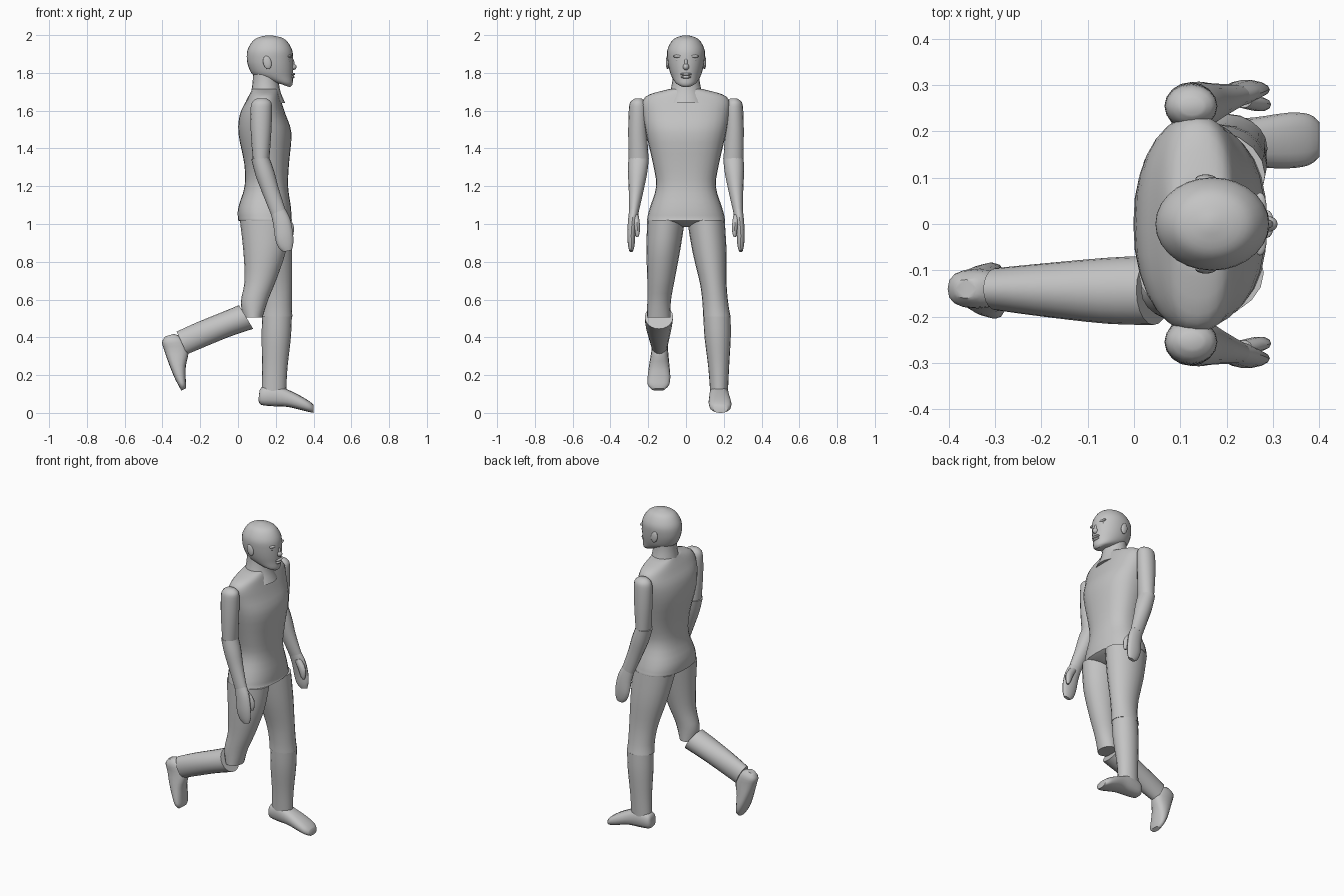
import bpy, bmesh, math
from mathutils import Vector

grey = bpy.data.materials.new("plain grey")
grey.diffuse_color = (0.55, 0.55, 0.55, 1)


def finish(ob, angle=45):
    ob.data.materials.append(grey)
    bpy.ops.object.select_all(action='DESELECT')
    ob.select_set(True)
    bpy.context.view_layer.objects.active = ob
    bpy.ops.object.shade_smooth_by_angle(angle=math.radians(angle))
    return ob


def loft(name, secs, n=20, power=1.0, steps=3, side=1):
    """Skin oval sections (x0, z0, x1, z1, y0, y1), eased between sections.
    The section spans the line (x0,z0)-(x1,z1) in profile and y0..y1 across."""
    def at(i, t):
        m = len(secs) - 1
        a, b, c, d = (secs[max(0, min(m, i + k))] for k in (-1, 0, 1, 2))
        return [0.5 * (2*q + (r-p)*t + (2*p-5*q+4*r-s)*t*t + (3*q-p-3*r+s)*t**3)
                for p, q, r, s in zip(a, b, c, d)]
    rows = [at(i, k / steps) for i in range(len(secs) - 1) for k in range(steps)]
    rows.append(list(secs[-1]))
    bm = bmesh.new()
    rings = []
    for x0, z0, x1, z1, y0, y1 in rows:
        ring = []
        for k in range(n):
            a = 2 * math.pi * k / n
            c, s = [math.copysign(abs(v) ** power, v) for v in (math.cos(a), math.sin(a))]
            u = (c + 1) / 2
            ring.append(bm.verts.new((x0 + (x1-x0)*u,
                                      side * ((y0+y1)/2 + (y1-y0)/2*s),
                                      z0 + (z1-z0)*u)))
        rings.append(ring)
    for r, q in zip(rings, rings[1:]):
        for k in range(n):
            bm.faces.new((r[k], r[(k+1) % n], q[(k+1) % n], q[k]))
    bm.faces.new(rings[0][::-1])
    bm.faces.new(rings[-1])
    bmesh.ops.recalc_face_normals(bm, faces=bm.faces)
    me = bpy.data.meshes.new(name)
    bm.to_mesh(me)
    bm.free()
    ob = bpy.data.objects.new(name, me)
    bpy.context.collection.objects.link(ob)
    return finish(ob)


def flat(*rows):
    """Level sections from (z, x0, x1, y0, y1)."""
    return [(x0, z, x1, z, y0, y1) for z, x0, x1, y0, y1 in rows]


def centred(*rows):
    return flat(*[(z, x0, x1, -w, w) for z, x0, x1, w in rows])


def ball(name, loc, size, tilt=0):
    bpy.ops.mesh.primitive_uv_sphere_add(segments=16, ring_count=10, radius=1,
                                         location=loc, rotation=(0, tilt, 0))
    ob = bpy.context.object
    ob.name = name
    ob.scale = size
    return finish(ob, 60)


# Torso, closing into the crotch
loft("torso", centred(
    (0.985, 0.09, 0.20, 0.03), (1.015, 0.01, 0.28, 0.19), (1.03, 0.0, 0.283, 0.205),
    (1.09, 0.002, 0.28, 0.19), (1.2, 0.035, 0.265, 0.158), (1.32, 0.033, 0.27, 0.175),
    (1.48, 0.002, 0.283, 0.212), (1.58, 0.01, 0.252, 0.23), (1.645, 0.04, 0.23, 0.232),
    (1.685, 0.06, 0.218, 0.195), (1.715, 0.075, 0.21, 0.085)), n=28, power=0.85)

# Neck and head
loft("neck", centred((1.64, 0.06, 0.25, 0.11), (1.70, 0.07, 0.225, 0.085),
                     (1.76, 0.078, 0.215, 0.072), (1.82, 0.08, 0.21, 0.07)))
loft("head", [
    (0.215, 1.745, 0.275, 1.724, -0.03, 0.03), (0.17, 1.755, 0.289, 1.74, -0.055, 0.055),
    (0.085, 1.785, 0.290, 1.78, -0.077, 0.077), (0.058, 1.825, 0.292, 1.82, -0.09, 0.09),
    (0.047, 1.87, 0.292, 1.87, -0.098, 0.098), (0.05, 1.92, 0.287, 1.92, -0.099, 0.099),
    (0.075, 1.965, 0.262, 1.965, -0.078, 0.078), (0.105, 1.987, 0.23, 1.987, -0.052, 0.052),
    (0.155, 1.999, 0.175, 1.999, -0.01, 0.01)], n=28)

# Facial features
ball("nose", (0.288, 0, 1.832), (0.022, 0.017, 0.018))
ball("nose_bridge", (0.284, 0, 1.855), (0.015, 0.010, 0.035), -0.25)
ball("upper_lip", (0.287, 0, 1.793), (0.015, 0.030, 0.008))
ball("lower_lip", (0.286, 0, 1.778), (0.014, 0.026, 0.008))
for s, tag in ((1, "left"), (-1, "right")):
    ball(tag + "_brow", (0.272, s * 0.038, 1.888), (0.014, 0.03, 0.009))
    ball(tag + "_eye", (0.266, s * 0.038, 1.867), (0.014, 0.018, 0.009))
    ball(tag + "_ear", (0.155, s * 0.097, 1.855), (0.022, 0.010, 0.036), -0.2)

# Arms, alike on both sides
for s, tag in ((1, "left"), (-1, "right")):
    loft(tag + "_upper_arm", flat(
        (1.665, 0.10, 0.15, 0.235, 0.27), (1.645, 0.075, 0.175, 0.215, 0.295),
        (1.6, 0.066, 0.18, 0.205, 0.303), (1.48, 0.068, 0.176, 0.205, 0.306),
        (1.34, 0.078, 0.166, 0.198, 0.303)), n=16, side=s)
    loft(tag + "_forearm", [
        (0.07, 1.345, 0.166, 1.35, 0.197, 0.305), (0.092, 1.26, 0.19, 1.285, 0.205, 0.307),
        (0.13, 1.16, 0.215, 1.19, 0.225, 0.303), (0.175, 1.05, 0.25, 1.08, 0.25, 0.302)],
        n=16, side=s)
    loft(tag + "_hand", [
        (0.175, 1.05, 0.25, 1.08, 0.25, 0.302), (0.188, 0.99, 0.275, 1.03, 0.258, 0.308),
        (0.197, 0.92, 0.29, 0.96, 0.268, 0.311), (0.215, 0.875, 0.293, 0.90, 0.272, 0.307),
        (0.24, 0.852, 0.285, 0.862, 0.28, 0.30)], n=14, side=s)
    loft(tag + "_thumb", [
        (0.215, 1.04, 0.255, 1.05, 0.25, 0.285), (0.245, 0.99, 0.292, 1.0, 0.243, 0.275),
        (0.262, 0.95, 0.295, 0.955, 0.245, 0.27), (0.275, 0.93, 0.288, 0.93, 0.252, 0.264)],
        n=10, side=s)

# Standing left leg
loft("left_thigh", flat(
    (1.02, 0.015, 0.283, 0.006, 0.205), (0.85, 0.055, 0.287, 0.035, 0.215),
    (0.68, 0.105, 0.286, 0.075, 0.215), (0.57, 0.122, 0.285, 0.088, 0.225),
    (0.51, 0.12, 0.288, 0.09, 0.236)))
loft("left_shin", flat(
    (0.51, 0.128, 0.285, 0.092, 0.236), (0.4, 0.125, 0.28, 0.098, 0.237),
    (0.24, 0.128, 0.262, 0.118, 0.228), (0.11, 0.125, 0.255, 0.128, 0.222)))
loft("left_foot", [
    (0.108, 0.07, 0.112, 0.10, 0.155, 0.195), (0.122, 0.043, 0.124, 0.135, 0.135, 0.215),
    (0.19, 0.035, 0.19, 0.15, 0.125, 0.225), (0.26, 0.032, 0.26, 0.125, 0.122, 0.23),
    (0.33, 0.016, 0.335, 0.088, 0.12, 0.24), (0.375, 0.005, 0.38, 0.06, 0.127, 0.237),
    (0.40, 0.0, 0.40, 0.042, 0.145, 0.22)], n=16, power=0.8)

# Trailing right leg, bent at the knee
loft("right_thigh", [
    (0.01, 1.02, 0.28, 1.02, 0.006, 0.205), (0.028, 0.86, 0.258, 0.87, 0.03, 0.21),
    (0.035, 0.70, 0.205, 0.71, 0.06, 0.205), (0.015, 0.585, 0.16, 0.60, 0.08, 0.205),
    (0.03, 0.505, 0.13, 0.505, 0.082, 0.206)], side=-1)
loft("right_shin", [
    (0.08, 0.445, 0.005, 0.57, 0.068, 0.218), (-0.04, 0.405, -0.08, 0.535, 0.073, 0.215),
    (-0.17, 0.352, -0.22, 0.478, 0.085, 0.2), (-0.27, 0.31, -0.325, 0.43, 0.095, 0.186)],
    side=-1)
loft("right_foot", [
    (-0.385, 0.405, -0.34, 0.418, 0.12, 0.16), (-0.402, 0.375, -0.29, 0.395, 0.1, 0.18),
    (-0.392, 0.335, -0.262, 0.325, 0.095, 0.183), (-0.366, 0.26, -0.276, 0.25, 0.088, 0.195),
    (-0.338, 0.19, -0.277, 0.19, 0.083, 0.203), (-0.315, 0.145, -0.275, 0.15, 0.09, 0.202),
    (-0.30, 0.118, -0.276, 0.13, 0.112, 0.18)], n=16, power=0.8, side=-1)
